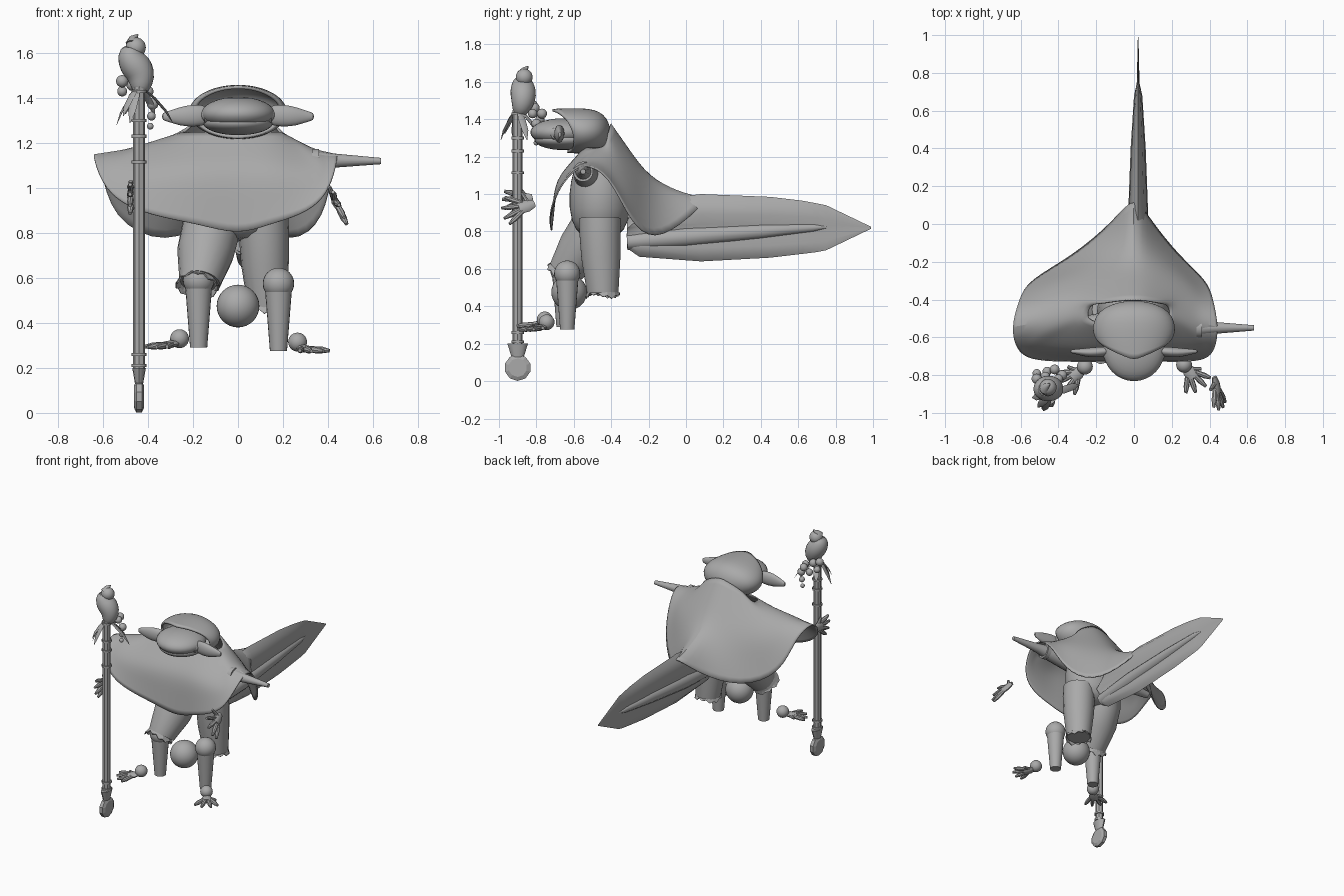
import bpy, bmesh, math
from mathutils import Vector, Matrix

cube = bpy.data.objects.get("Cube")
if cube:
    bpy.data.objects.remove(cube, do_unlink=True)

GREY = (0.4, 0.4, 0.4, 1)
grey = bpy.data.materials.new("plain grey clay")
grey.use_nodes = True
grey.diffuse_color = GREY
grey.node_tree.nodes["Principled BSDF"].inputs["Base Color"].default_value = GREY


def finish(name, bm, smooth=40, subsurf=0, thick=0):
    bmesh.ops.recalc_face_normals(bm, faces=bm.faces)
    mesh = bpy.data.meshes.new(name)
    bm.to_mesh(mesh)
    bm.free()
    mesh.materials.append(grey)
    ob = bpy.data.objects.new(name, mesh)
    bpy.context.collection.objects.link(ob)
    if subsurf:
        mod = ob.modifiers.new("round", 'SUBSURF')
        mod.levels = mod.render_levels = subsurf
    if thick:
        ob.modifiers.new("thickness", 'SOLIDIFY').thickness = thick
    if smooth:
        bpy.ops.object.select_all(action='DESELECT')
        ob.select_set(True)
        bpy.context.view_layer.objects.active = ob
        bpy.ops.object.shade_smooth_by_angle(angle=math.radians(smooth))
    return ob


def loft(name, rings, caps=True, **kw):
    """Skin closed rings of points one after another."""
    bm = bmesh.new()
    rows = [[bm.verts.new(p) for p in ring] for ring in rings]
    n = len(rows[0])
    for a, b in zip(rows, rows[1:]):
        for i in range(n):
            j = (i + 1) % n
            bm.faces.new((a[i], a[j], b[j], b[i]))
    if caps:
        bm.faces.new(rows[0])
        bm.faces.new(rows[-1])
    return finish(name, bm, **kw)


def tube(name, path, sides=12, ref=(1, 0, 0), flat=1, **kw):
    """Round or flattened limb; path holds (x, y, z, radius), flat scales along ref."""
    pts = [Vector(p[:3]) for p in path]
    rings = []
    for i, p in enumerate(pts):
        t = (pts[min(i + 1, len(pts) - 1)] - pts[max(i - 1, 0)]).normalized()
        v = t.cross(Vector(ref)).normalized()
        u = v.cross(t)
        r = path[i][3]
        angles = [math.tau * k / sides for k in range(sides)]
        rings.append([p + r * (u * flat * math.cos(a) + v * math.sin(a)) for a in angles])
    return loft(name, rings, **kw)


def ball(name, loc, size, segs=24):
    bm = bmesh.new()
    bmesh.ops.create_uvsphere(bm, u_segments=segs, v_segments=segs // 2, radius=1)
    size = (size,) * 3 if isinstance(size, float) else size
    bmesh.ops.transform(bm, matrix=Matrix.Translation(loc) @ Matrix.Diagonal((*size, 1)), verts=bm.verts)
    return finish(name, bm, smooth=60)


def cuff(name, centre, axis, radius):
    """Ragged trouser hem: a flared strip with a zigzag edge."""
    rot = Vector(axis).to_track_quat('Z', 'Y')
    rings = []
    for k, (h, s) in enumerate([(-0.03, 0.95), (0, 1.05), (0.01, 1.15)]):
        ring = []
        for i in range(22):
            a = math.tau * i / 22
            jag = 0.014 * (i % 2) + 0.01 * math.sin(3 * a) if k == 2 else 0
            ring.append(Vector(centre) + rot @ Vector((radius * s * math.cos(a), radius * s * math.sin(a), h + jag)))
        rings.append(ring)
    loft(name, rings, caps=False, smooth=0, thick=0.006)


def hand(name, wrist, forward, across, length, spread=0.5):
    """Flat palm with four fanned fingers and a thumb."""
    w, f, s = Vector(wrist), Vector(forward).normalized(), Vector(across).normalized()
    n = f.cross(s)
    knuckle = w + f * length * 0.45
    tube(name + "_palm", [(*w, 0.02), (*(w + f * length * 0.2), 0.035), (*knuckle, 0.033)],
         ref=n, flat=0.5, sides=8)
    for i in range(4):
        k = (i - 1.5) / 1.5
        d = (f + s * k * spread).normalized()
        base = knuckle - f * 0.02 + s * k * 0.026
        tip = base + d * length * (0.6 - 0.1 * abs(k))
        tube(f"{name}_finger_{i}", [(*base, 0.013), (*base.lerp(tip, 0.6), 0.015), (*tip, 0.008)], ref=n, sides=8)
    d = (f * 0.5 + s).normalized()
    base = w + f * length * 0.15
    tube(name + "_thumb", [(*base, 0.014), (*(base + d * length * 0.4), 0.009)], ref=n, sides=8)


# Cape: half profile from front to back as (neck, middle, hem), mirrored with a wider -x side
HALF = [
    ((0, -.55, 1.25), (0, -.69, 1.08), (0, -.72, .79)),
    ((.12, -.54, 1.25), (.16, -.7, 1.08), (.14, -.73, .84)),
    ((.17, -.52, 1.25), (.28, -.68, 1.07), (.28, -.73, .88)),
    ((.19, -.5, 1.25), (.36, -.66, 1.08), (.38, -.72, .95)),
    ((.19, -.48, 1.25), (.37, -.61, 1.14), (.43, -.67, 1.06)),
    ((.19, -.46, 1.25), (.33, -.52, 1.185), (.45, -.55, 1.185)),
    ((.18, -.43, 1.26), (.33, -.42, 1.16), (.42, -.4, 1.1)),
    ((.15, -.42, 1.31), (.3, -.32, 1.08), (.39, -.3, .86)),
    ((.11, -.41, 1.34), (.2, -.25, 1.07), (.24, -.17, .74)),
    ((.05, -.4, 1.37), (.09, -.21, 1.09), (.09, .02, .87)),
    ((0, -.4, 1.38), (0, -.2, 1.1), (0, .16, 1.03)),
]
widen = lambda p: (-p[0] * (1 + .45 * min(1, p[0] / .3)), p[1], p[2])
around = HALF + [[widen(p) for p in col] for col in HALF[-2:0:-1]]
rows = [[Vector(col[k]) for col in around] for k in range(3)]
upper = [a.lerp(b, .5) for a, b in zip(rows[0], rows[1])]
lower = [a.lerp(b, .5) for a, b in zip(rows[1], rows[2])]
for p in lower[9:12]:
    p.z -= 0.025
loft("cape", [rows[0], upper, rows[1], lower, rows[2]], caps=False, smooth=60, subsurf=2, thick=0.008)

# Hood: slanted rings from the pointed front rim to the closed back
hood = []
for y, rx, rz, slant, peak in [(-.61, .2, .118, .04, .07), (-.59, .214, .121, .03, .045), (-.55, .222, .123, .01, 0),
                               (-.49, .207, .115, 0, 0), (-.44, .16, .09, 0, 0), (-.41, .07, .04, 0, 0)]:
    ring = []
    for i in range(28):
        a = math.tau * i / 28
        s = math.sin(a)
        ring.append((rx * math.cos(a), y - slant * s - peak * (1 - abs(math.cos(a))), 1.338 + rz * s))
    hood.append(ring)
hood.append([(x * .05, -.405, 1.338 + (z - 1.338) * .05) for x, y, z in hood[-1]])
loft("hood", hood, caps=False, smooth=60, subsurf=1, thick=0.014)

# Face
ball("head", (0, -.66, 1.33), (.165, .172, .075), 32)
ball("jaw", (0, -.65, 1.29), (.155, .16, .055), 32)
for s, side in ((1, "left"), (-1, "right")):
    ball(side + "_eye", (s * .135, -.69, 1.325), .03)
    tube(side + "_eyelid", [(s * .12, -.69, 1.325, .04), (s * .145, -.695, 1.325, .036), (s * .15, -.695, 1.325, .03)],
         ref=(0, 0, 1), sides=20)
    ball(side + "_nostril", (s * .09, -.77, 1.345), .014, 12)
    tube(side + "_ear", [(s * .12, -.67, 1.325, .045), (s * .2, -.68, 1.322, .053), (s * .26, -.68, 1.318, .043),
                         (s * .31, -.675, 1.318, .024), (s * .34, -.675, 1.318, .016)],
         ref=(0, 1, 0), flat=.55, subsurf=1, smooth=60)

# Torso and arms
tube("torso", [(0, -.46, .76, .1), (0, -.46, .85, .16), (0, -.46, 1, .172), (0, -.46, 1.13, .145), (0, -.46, 1.24, .1)],
     sides=20, flat=1.2, subsurf=1, smooth=60)
tube("left_arm", [(.12, -.53, 1.1, .07), (.3, -.55, 1.12, .052), (.42, -.55, 1.122, .032), (.635, -.55, 1.12, .014)],
     ref=(0, 0, 1), sides=16)
tube("left_sleeve_ring", [(.33, -.55, 1.12, .054), (.36, -.55, 1.12, .054)], ref=(0, 0, 1), sides=16)
tube("right_arm", [(-.12, -.53, 1.1, .07), (-.35, -.55, 1.115, .045), (-.58, -.55, 1.115, .025)],
     ref=(0, 0, 1), sides=16)

# Trouser legs, one hanging and one bent forward
tube("left_thigh", [(.11, -.46, .87, .114), (.115, -.46, .8, .112), (.12, -.455, .66, .106), (.13, -.445, .47, .085)],
     sides=18, smooth=60)
cuff("left_cuff", (.13, -.445, .475), (0, 0, -1), .08)
tube("right_thigh", [(-.1, -.46, .91, .125), (-.12, -.49, .82, .13), (-.145, -.56, .71, .127), (-.17, -.65, .58, .092)],
     sides=18, smooth=60)
cuff("right_cuff", (-.18, -.655, .575), (-.1, -.6, -.8), .085)
ball("centre_ball", (0, -.625, .475), .095, 32)

# Shins with round knees
for s, name, y, z in ((.18, "left", -.635, .575), (-.175, "right", -.655, .59)):
    ball(name + "_knee", (s, y, z), .07)
    tube(name + "_shin", [(s, y, z, .062), (s, y, z - .05, .058), (s, y, z - .3, .038)], sides=20)

# Feet and hands
ball("left_heel", (.265, -.745, .315), .042)
hand("left_foot", (.275, -.75, .29), (.5, -.8, -.1), (1, .6, 0), .17, .75)
ball("right_heel", (-.26, -.755, .33), .042)
hand("right_foot", (-.27, -.765, .31), (-.75, -.65, -.12), (-.65, .75, 0), .17, .7)
hand("left_hand", (.425, -.81, .95), (.2, -.93, -.3), (-.4, 0, .9), .2, .65)
hand("right_hand", (-.475, -.82, .98), (-.03, -.95, -.2), (0, -.2, .95), .18)

# Tail: long thin blade with grooves around a raised rib
blade = []
for y, top, low, w in [(-.315, .86, .71, .06), (-.25, .96, .665, .06), (.08, 1, .64, .054), (.45, .985, .66, .036),
                       (.62, .965, .68, .025), (.7, .95, .69, .017), (.75, .94, .7, .008), (.99, .825, .815, .002)]:
    mid, half = (top + low) / 2, (top - low) / 2
    shape = [(0, 1), (.55, .8), (.9, .4), (.55, .1), (.45, -.3), (.6, -.6), (.4, -.85)]
    shape += [(0, -1)] + [(-a, b) for a, b in shape[:0:-1]]
    blade.append([(.022 + w * a, y, mid + half * b) for a, b in shape])
loft("tail_blade", blade, smooth=50)
tube("tail_rib", [(.022, -.315, .745, .045), (.022, 0, .77, .055), (.022, .4, .8, .04), (.022, .68, .82, .022),
                  (.022, .75, .822, .006)], sides=12)

# Staff pole, rings and flat foot
X, Y = -.44, -.9
tube("staff_pole", [(X, Y, .18, .027), (X, Y, 1.45, .027)], sides=8, smooth=0)
for z in (.21, .26, 1.115, 1.23, 1.3, 1.43):
    tube("staff_ring", [(X, Y, z - .007, .034), (X, Y, z + .007, .034)], sides=12)
tube("staff_neck", [(X, Y, .12, .03), (X, Y, .2, .055)], sides=12, flat=.55)
tube("staff_foot", [(X - .022, Y, .072, .05), (X - .012, Y, .072, .071), (X + .012, Y, .072, .071),
                    (X + .022, Y, .072, .05)], ref=(0, 0, 1), sides=10, smooth=0)

# Staff head: twisted coil with a knob and a horn
tube("staff_coil", [(-.44, -.9, 1.42, .028), (-.43, -.88, 1.46, .055), (-.43, -.87, 1.505, .068),
                    (-.46, -.87, 1.55, .074), (-.485, -.875, 1.595, .06), (-.47, -.875, 1.63, .04)],
     ref=(0, 1, 0), subsurf=1, smooth=60)
ball("staff_knob", (-.455, -.865, 1.625), .045)
tube("staff_horn", [(-.47, -.875, 1.64, .03), (-.465, -.86, 1.665, .018), (-.445, -.845, 1.683, .003)], ref=(0, 1, 0))

# Hanging beads and feathers
for x, y, z, r in [(-.38, -.8, 1.375, .027), (-.385, -.8, 1.32, .02), (-.39, -.8, 1.275, .015),
                   (-.515, -.82, 1.475, .028), (-.515, -.79, 1.43, .023), (-.42, -.77, 1.43, .027),
                   (-.46, -.78, 1.4, .025), (-.4, -.82, 1.43, .025), (-.47, -.81, 1.46, .028)]:
    ball("bead", (x, y, z), r, 14)
for dx, dy, dz in [(-.1, -.02, -.18), (-.04, -.09, -.17), (-.07, -.07, -.14), (.15, .05, -.17), (.07, .11, -.14), (-.06, .1, -.13)]:
    tube("feather", [(X, Y, 1.46, .008), (X + dx * .45, Y + dy * .45, 1.46 + dz * .35, .02),
                     (X + dx * .8, Y + dy * .8, 1.46 + dz * .7, .018), (X + dx, Y + dy, 1.46 + dz, .002)],
         ref=(dx, dy, 0), flat=.2, sides=8)
